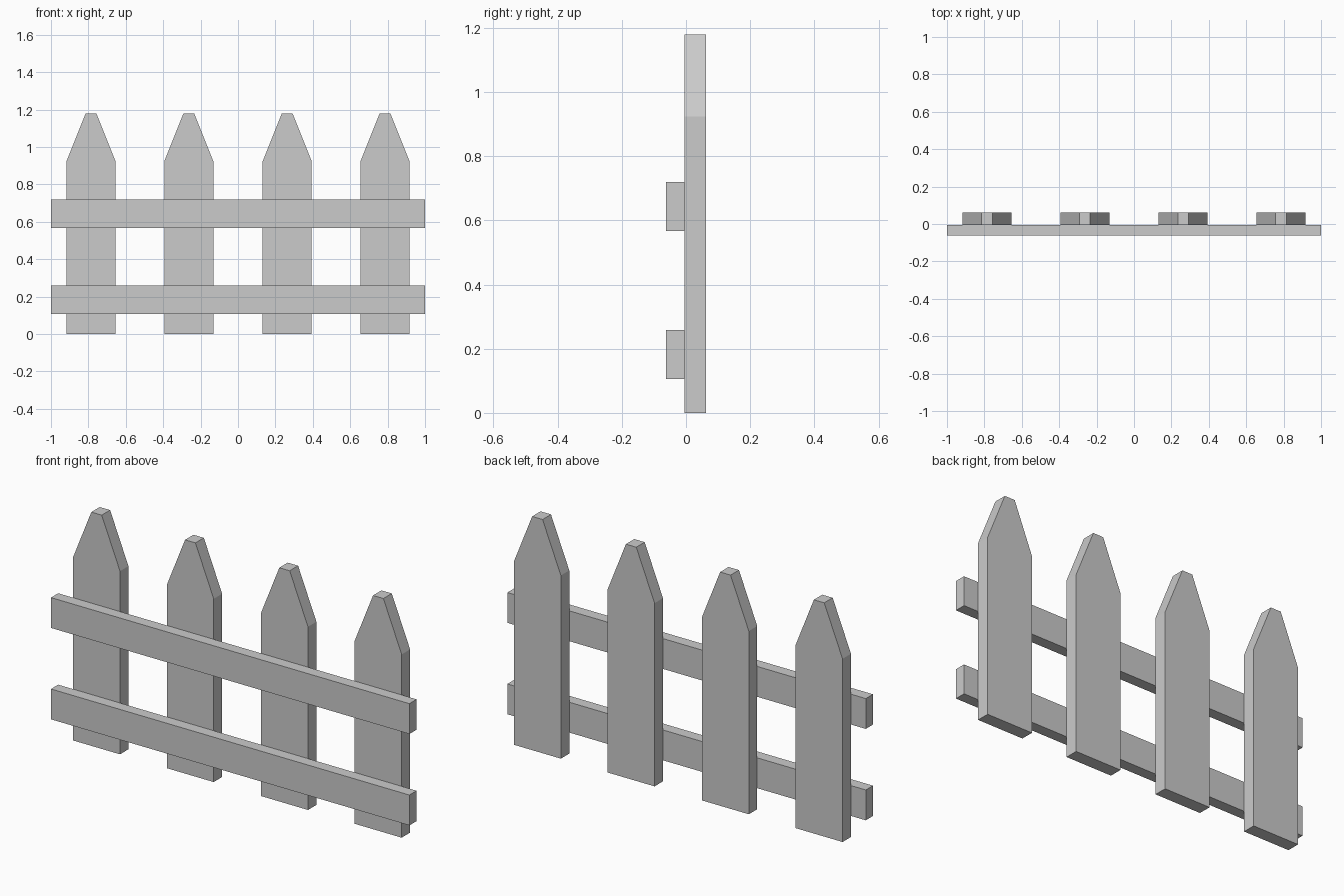
import bpy

if "Cube" in bpy.data.objects:
    bpy.data.objects.remove(bpy.data.objects["Cube"])

Y_FRONT, Y_JOIN, Y_BACK = -0.062, -0.005, 0.062


def extrude_profile(name, profile, y0, y1):
    """Solid made from an x-z outline (counter-clockwise from the front)."""
    n = len(profile)
    verts = [(x, y, z) for y in (y0, y1) for x, z in profile]
    faces = [tuple(range(n)), tuple(reversed(range(n, 2 * n)))]
    for i in range(n):
        j = (i + 1) % n
        faces.append((j, i, i + n, j + n))
    mesh = bpy.data.meshes.new(name)
    mesh.from_pydata(verts, [], faces)
    obj = bpy.data.objects.new(name, mesh)
    bpy.context.collection.objects.link(obj)
    return obj


# Pointed upright boards with blunt tips
half, tip = 0.131, 0.029
picket = [(-half, 0), (half, 0), (half, 0.924), (tip, 1.179),
          (-tip, 1.179), (-half, 0.924)]
for i, cx in enumerate((-0.786, -0.263, 0.263, 0.786)):
    obj = extrude_profile(f"picket_{i + 1}", picket, Y_JOIN, Y_BACK)
    obj.location.x = cx

# Horizontal rails across the front
for name, z0, z1 in (("lower_rail", 0.106, 0.259), ("upper_rail", 0.567, 0.72)):
    extrude_profile(name, [(-1, z0), (1, z0), (1, z1), (-1, z1)], Y_FRONT, Y_JOIN)
